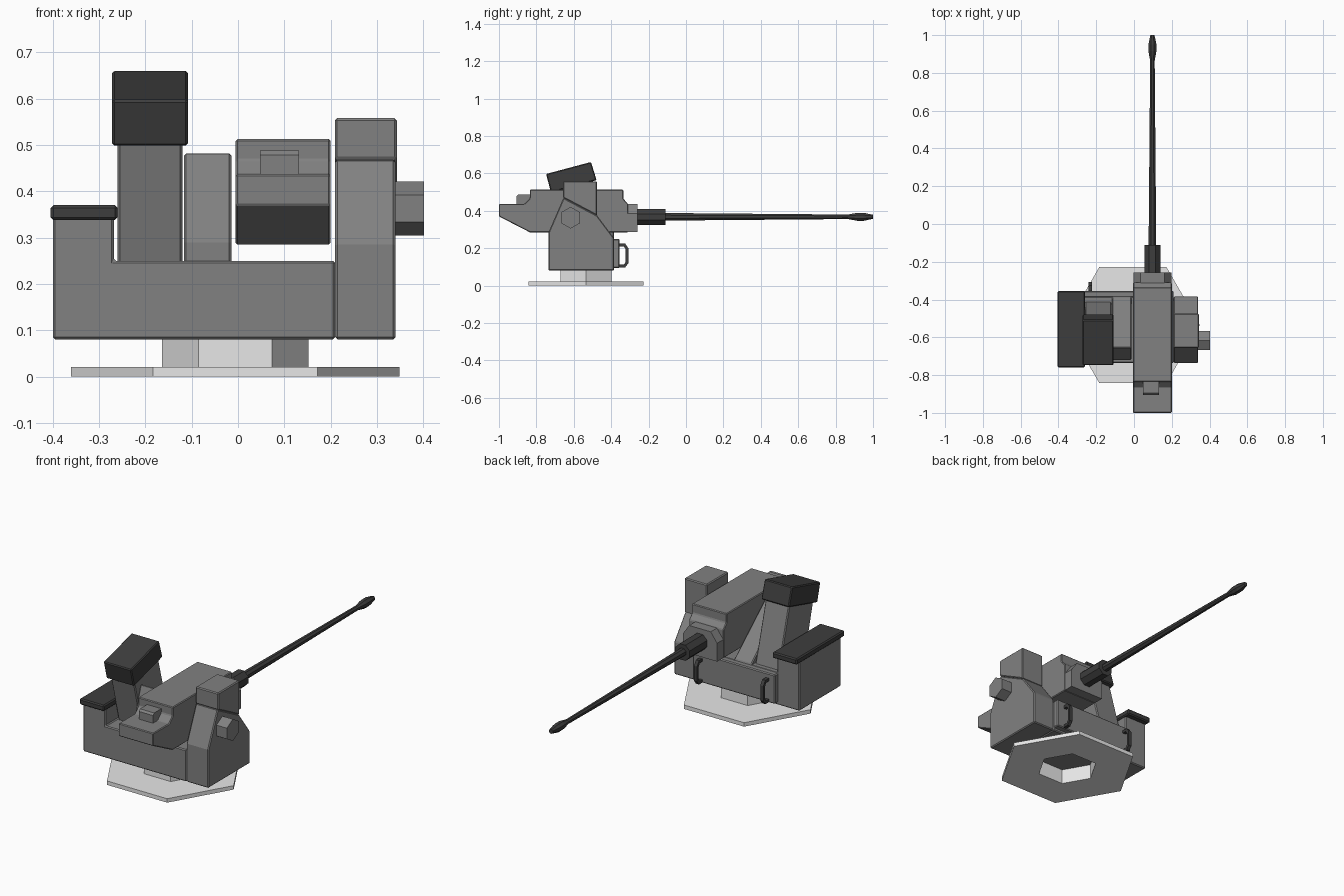
import bpy, bmesh, math
from mathutils import Vector

if "Cube" in bpy.data.objects:
    bpy.data.objects.remove(bpy.data.objects["Cube"])


def material(name, v):
    m = bpy.data.materials.new(name)
    m.diffuse_color = (v, v, v, 1)
    m.use_nodes = True
    m.node_tree.nodes["Principled BSDF"].inputs["Base Color"].default_value = m.diffuse_color
    return m


GREY = material("mid grey", 0.22)
DARK = material("dark grey", 0.047)
LIGHT = material("light grey", 0.8)


def finish(name, bm, mat, bevel=0):
    bmesh.ops.recalc_face_normals(bm, faces=bm.faces)
    me = bpy.data.meshes.new(name)
    bm.to_mesh(me)
    bm.free()
    me.materials.append(mat)
    ob = bpy.data.objects.new(name, me)
    bpy.context.collection.objects.link(ob)
    if bevel:
        mod = ob.modifiers.new("bevel", "BEVEL")
        mod.width = bevel
        mod.segments = 1
        mod.limit_method = "ANGLE"
    return ob


def prism(name, profile, a, b, mat, axis="x", bevel=0.005):
    """Extrude a profile (y,z) along x, or (x,z) along y."""
    bm = bmesh.new()
    put = (lambda p, d: (d, p[0], p[1])) if axis == "x" else (lambda p, d: (p[0], d, p[1]))
    face = bm.faces.new([bm.verts.new(put(p, a)) for p in profile])
    new = bmesh.ops.extrude_face_region(bm, geom=[face])["geom"]
    shift = Vector(put((0, 0), b - a))
    bmesh.ops.translate(bm, vec=shift, verts=[v for v in new if isinstance(v, bmesh.types.BMVert)])
    return finish(name, bm, mat, bevel)


def rect(a0, a1, b0, b1):
    return [(a0, b0), (a1, b0), (a1, b1), (a0, b1)]


def lathe(name, rings, n, centre, axis, mat, phase=0, closed=False, bevel=0):
    """Turn (radius, height) rings about an axis through centre."""
    bm = bmesh.new()
    loops = []
    for r, h in rings:
        loop = []
        for i in range(n):
            t = phase + 2 * math.pi * i / n
            c, s = r * math.cos(t), r * math.sin(t)
            p = {"x": (h, c, s), "y": (c, h, s), "z": (c, s, h)}[axis]
            loop.append(bm.verts.new(Vector(centre) + Vector(p)))
        loops.append(loop)
    pairs = list(zip(loops, loops[1:]))
    if closed:
        pairs.append((loops[-1], loops[0]))
    else:
        bm.faces.new(loops[0])
        bm.faces.new(loops[-1])
    for p, q in pairs:
        for i in range(n):
            j = (i + 1) % n
            bm.faces.new((p[i], p[j], q[j], q[i]))
    return finish(name, bm, mat, bevel)


# Hexagonal mounting plate with hollow neck
lathe("base_plate", [(0.153, 0), (0.355, 0), (0.355, 0.021), (0.158, 0.021), (0.158, 0.083), (0.153, 0.083)],
      6, (-0.006, -0.535, 0), "z", LIGHT, closed=True)

# Main housing with raised ammunition box, and its lid
prism("housing", [(-0.4, 0.08), (0.21, 0.08), (0.21, 0.25), (-0.268, 0.25), (-0.268, 0.345), (-0.4, 0.345)],
      -0.735, -0.385, GREY, "y")
prism("box_lid", rect(-0.76, -0.355, 0.338, 0.37), -0.405, -0.26, DARK, bevel=0.006)
prism("rear_panel", rect(-0.39, -0.355, 0.095, 0.25), -0.275, 0.21, GREY)

# Right support arm, its sensor box and the pivot cap
prism("right_arm", [(-0.735, 0.08), (-0.735, 0.285), (-0.655, 0.47), (-0.475, 0.375), (-0.385, 0.255), (-0.385, 0.08)],
      0.21, 0.34, GREY)
prism("right_sensor", [(-0.657, 0.47), (-0.657, 0.558), (-0.475, 0.558), (-0.475, 0.374)], 0.209, 0.343, GREY)
lathe("pivot_cap", [(0.058, 0.335), (0.058, 0.402)], 6, (0, -0.617, 0.363), "x", GREY, math.pi / 2)

# Left support arm
prism("left_arm", [(-0.72, 0.24), (-0.72, 0.29), (-0.655, 0.485), (-0.385, 0.255), (-0.385, 0.24)],
      -0.117, -0.014, GREY)

# Tilted sight post and head
prism("sight_post", [(-0.705, 0.51), (-0.50, 0.565), (-0.41, 0.24), (-0.635, 0.24)], -0.26, -0.12, GREY)
prism("sight_head", [(-0.748, 0.597), (-0.508, 0.661), (-0.478, 0.564), (-0.722, 0.498)], -0.272, -0.108, DARK)

# Gun receiver, its nose and feed catch
prism("receiver", [(-1, 0.37), (-1, 0.437), (-0.865, 0.437), (-0.835, 0.467), (-0.835, 0.513), (-0.335, 0.513),
                   (-0.335, 0.465), (-0.31, 0.437), (-0.31, 0.285), (-0.835, 0.285)], -0.005, 0.2, GREY, bevel=0.004)
prism("receiver_nose", [(-0.003, 0.287), (0.198, 0.287), (0.198, 0.385), (0.162, 0.436), (0.035, 0.436), (-0.003, 0.385)],
      -0.34, -0.258, GREY, "y", 0)
prism("rear_catch", [(-0.905, 0.43), (-0.905, 0.478), (-0.895, 0.488), (-0.83, 0.488), (-0.83, 0.43)],
      0.048, 0.132, GREY, bevel=0)

# Barrel sleeve and tapered barrel with flared muzzle
lathe("barrel_sleeve", [(0.045, -0.27), (0.045, -0.11)], 8, (0.0975, 0, 0.367), "y", DARK, math.pi / 8)
lathe("barrel", [(0.022, -0.12), (0.013, 0.865), (0.023, 0.915), (0.023, 0.95), (0.012, 1.0)],
      8, (0.0975, 0, 0.368), "y", DARK, math.pi / 8)

# Rear grab handles
outer = [(-0.365, 0.225), (-0.325, 0.225), (-0.308, 0.2), (-0.308, 0.12), (-0.325, 0.098), (-0.365, 0.098)]
inner = [(-0.365, 0.113), (-0.332, 0.113), (-0.323, 0.125), (-0.323, 0.195), (-0.332, 0.21), (-0.365, 0.21)]
for side, x in (("left", -0.232), ("right", 0.16)):
    prism(side + "_handle", outer + inner, x - 0.009, x + 0.009, DARK, bevel=0)
